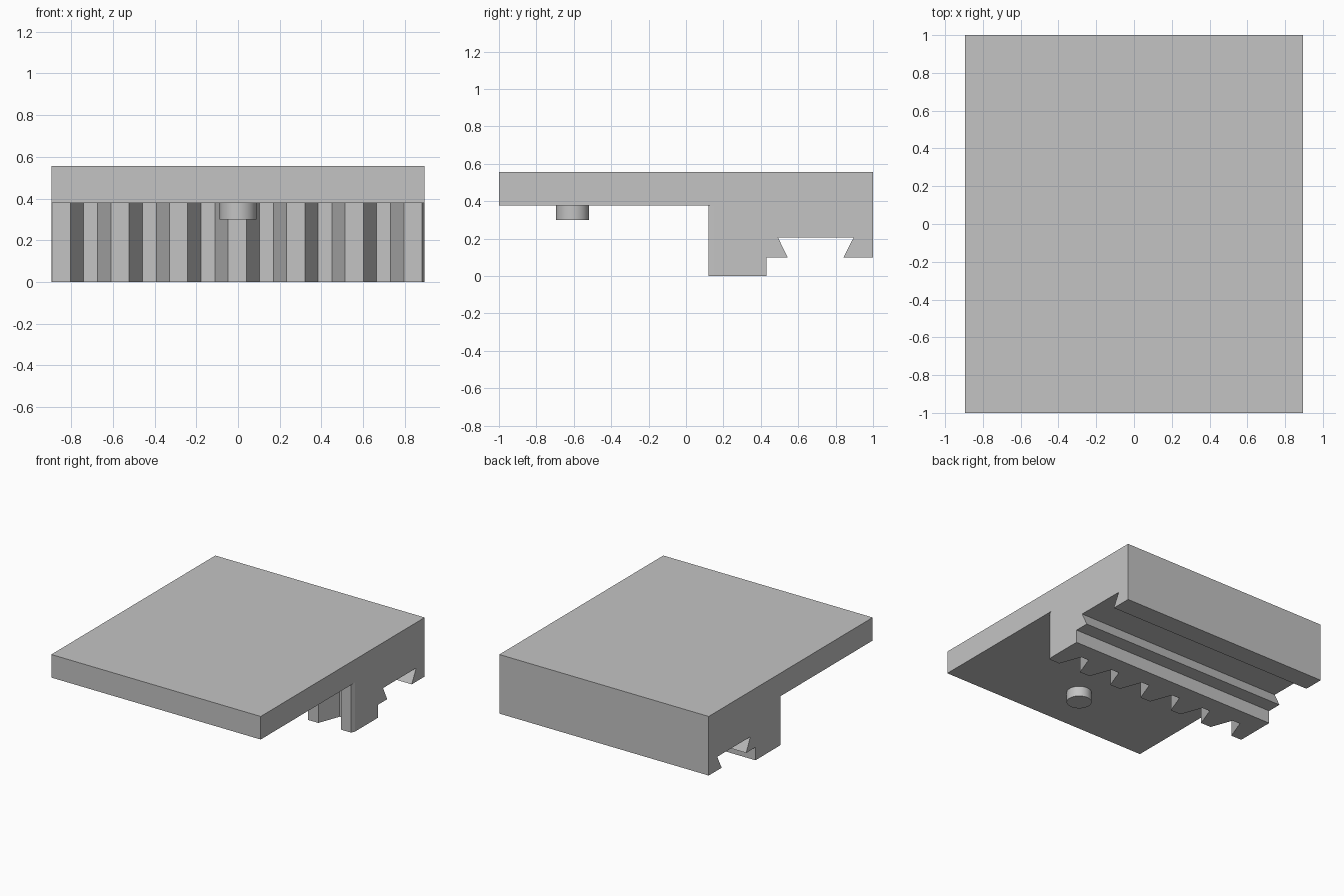
import bpy
import bmesh
import math
from mathutils import Vector

if "Cube" in bpy.data.objects:
    bpy.data.objects.remove(bpy.data.objects["Cube"], do_unlink=True)

HALF_WIDTH = 0.894
SLAB_BOTTOM, SLAB_TOP = 0.378, 0.556
TIP_Y, ROOT_Y = 0.12, 0.29          # rack tooth tips and roots
PITCH, ROOT_WIDTH, FLANK = 0.281, 0.067, 0.063

grey = bpy.data.materials.new("neutral grey")
grey.use_nodes = True
colour = (0.55, 0.55, 0.55, 1)
grey.diffuse_color = colour
grey.node_tree.nodes["Principled BSDF"].inputs["Base Color"].default_value = colour


def prisms(name, outlines, direction):
    """Extrude each closed outline along a direction, all in one object."""
    bm = bmesh.new()
    for outline in outlines:
        face = bm.faces.new([bm.verts.new(p) for p in outline])
        new = bmesh.ops.extrude_face_region(bm, geom=[face], use_keep_orig=True)
        moved = [v for v in new["geom"] if isinstance(v, bmesh.types.BMVert)]
        bmesh.ops.translate(bm, verts=moved, vec=Vector(direction))
    bmesh.ops.recalc_face_normals(bm, faces=bm.faces)
    mesh = bpy.data.meshes.new(name)
    bm.to_mesh(mesh)
    bm.free()
    mesh.materials.append(grey)
    obj = bpy.data.objects.new(name, mesh)
    bpy.context.collection.objects.link(obj)
    return obj


# Carriage: slab, rack block and dovetail groove as one side profile
side = [(-1, SLAB_TOP), (-1, SLAB_BOTTOM), (TIP_Y, SLAB_BOTTOM), (TIP_Y, 0),
        (0.43, 0), (0.43, 0.1), (0.543, 0.1), (0.492, 0.205),
        (0.896, 0.205), (0.842, 0.1), (1, 0.1), (1, SLAB_TOP)]
carriage = prisms("carriage", [[(-HALF_WIDTH, y, z) for y, z in side]],
                  (2 * HALF_WIDTH, 0, 0))

# Tooth gaps: tapered slots cut into the front of the rack block
front_y = TIP_Y - 0.03
inner = ROOT_WIDTH / 2
outer = inner + FLANK * (ROOT_Y - front_y) / (ROOT_Y - TIP_Y)
gaps = []
for k in range(-4, 4):
    x = -0.004 + PITCH * (k + 0.5)
    gaps.append([(x - outer, front_y, SLAB_BOTTOM), (x + outer, front_y, SLAB_BOTTOM),
                 (x + inner, ROOT_Y, SLAB_BOTTOM), (x - inner, ROOT_Y, SLAB_BOTTOM)])
cutter = prisms("tooth_gap_cutter", gaps, (0, 0, -SLAB_BOTTOM - 0.1))
cutter.hide_render = True

cut = carriage.modifiers.new("tooth gaps", "BOOLEAN")
cut.operation = "DIFFERENCE"
cut.solver = "EXACT"
cut.object = cutter
bpy.context.view_layer.objects.active = carriage
bpy.ops.object.modifier_apply(modifier=cut.name)
bpy.data.objects.remove(cutter, do_unlink=True)

# Round locating pin under the slab
PIN_BOTTOM = 0.299
height = SLAB_BOTTOM - PIN_BOTTOM
bpy.ops.mesh.primitive_cylinder_add(vertices=48, radius=0.0885, depth=height,
                                    location=(0, -0.607, PIN_BOTTOM + height / 2))
pin = bpy.context.object
pin.name = "locating_pin"
pin.data.materials.append(grey)
bpy.ops.object.shade_smooth_by_angle(angle=math.radians(30))
